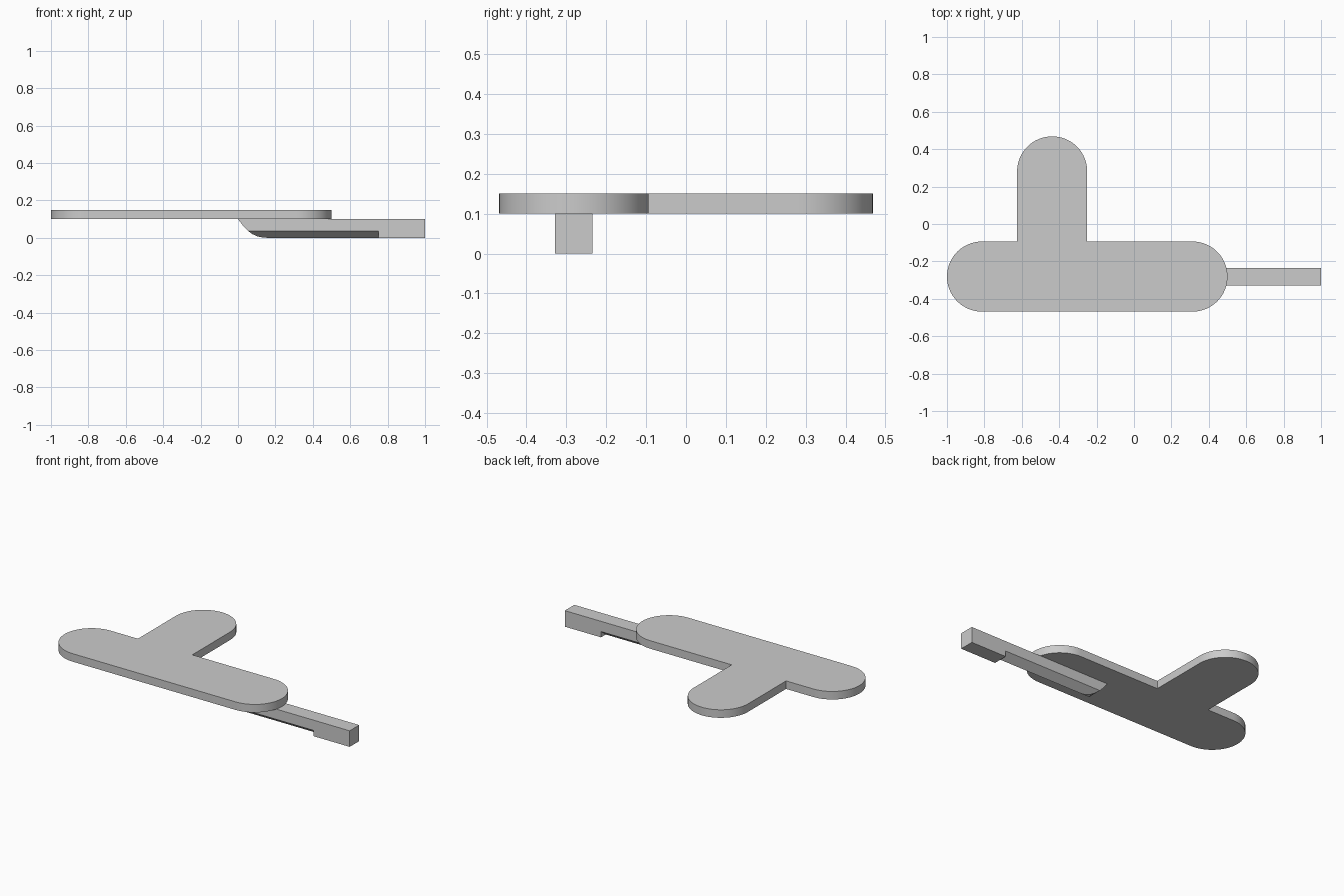
import bpy, bmesh, math
from mathutils import Vector

cube = bpy.data.objects.get("Cube")
if cube:
    bpy.data.objects.remove(cube, do_unlink=True)

# Single plain grey
grey = bpy.data.materials.new("plain_grey")
grey.use_nodes = True
colour = (0.6, 0.6, 0.6, 1)
grey.diffuse_color = colour
grey.node_tree.nodes["Principled BSDF"].inputs["Base Color"].default_value = colour


def prism(points, offset):
    """Closed solid from a planar outline pushed along an offset."""
    bm = bmesh.new()
    face = bm.faces.new([bm.verts.new(p) for p in points])
    res = bmesh.ops.extrude_face_region(bm, geom=[face])
    moved = [v for v in res["geom"] if isinstance(v, bmesh.types.BMVert)]
    bmesh.ops.translate(bm, vec=offset, verts=moved)
    bmesh.ops.recalc_face_normals(bm, faces=bm.faces)
    return bm


def finish(bm, name):
    bmesh.ops.recalc_face_normals(bm, faces=bm.faces)
    mesh = bpy.data.meshes.new(name)
    bm.to_mesh(mesh)
    bm.free()
    mesh.materials.append(grey)
    obj = bpy.data.objects.new(name, mesh)
    bpy.context.collection.objects.link(obj)
    bpy.ops.object.select_all(action="DESELECT")
    obj.select_set(True)
    bpy.context.view_layer.objects.active = obj
    bpy.ops.object.shade_smooth_by_angle(angle=math.radians(25))
    return obj


R = 0.1875          # radius of the rounded plate ends
MID_Y = -0.281      # centre line of the bar
BAR_TOP = 0.1       # plate rests on the bar
ARM_X = -0.4375


def arc(cx, cy, start, steps=32):
    """Half circle, counter-clockwise from the start angle in degrees."""
    angles = [math.radians(start + 180 * i / steps) for i in range(steps + 1)]
    return [(cx + R * math.cos(a), cy + R * math.sin(a), BAR_TOP) for a in angles]


# T-shaped plate with three rounded ends
inner_y = MID_Y + R
outline = arc(0.5 - R, MID_Y, -90)
outline.append((ARM_X + R, inner_y, BAR_TOP))
outline += arc(ARM_X, -MID_Y, 0)
outline.append((ARM_X - R, inner_y, BAR_TOP))
outline += arc(-1 + R, MID_Y, 90)
finish(prism(outline, (0, 0, 0.05)), "plate")

# Blade: curved tip, underside cut to a V ridge
HALF = 0.047
STEP_X = 0.75
BEVEL = 0.036
tip = [(0, BAR_TOP), (0.026, 0.066), (0.055, 0.036), (0.075, 0.021),
       (0.1, 0.009), (0.13, 0.002), (0.16, 0)]
side = tip + [(STEP_X, 0), (STEP_X, BAR_TOP)]
blade = prism([(x, MID_Y - HALF, z) for x, z in side], (0, 2 * HALF, 0))
for s in (-1, 1):
    cut = bmesh.ops.bisect_plane(
        blade, geom=blade.verts[:] + blade.edges[:] + blade.faces[:],
        dist=1e-5, plane_co=(0, MID_Y, 0),
        plane_no=Vector((0, s * BEVEL, -HALF)).normalized(), clear_outer=True)
    rim = [e for e in blade.edges if e.is_boundary]
    bmesh.ops.holes_fill(blade, edges=rim, sides=0)
finish(blade, "blade")

# Square handle block at the end of the blade
block = [(STEP_X, 0), (1, 0), (1, BAR_TOP), (STEP_X, BAR_TOP)]
finish(prism([(x, MID_Y - HALF, z) for x, z in block], (0, 2 * HALF, 0)), "handle_block")
